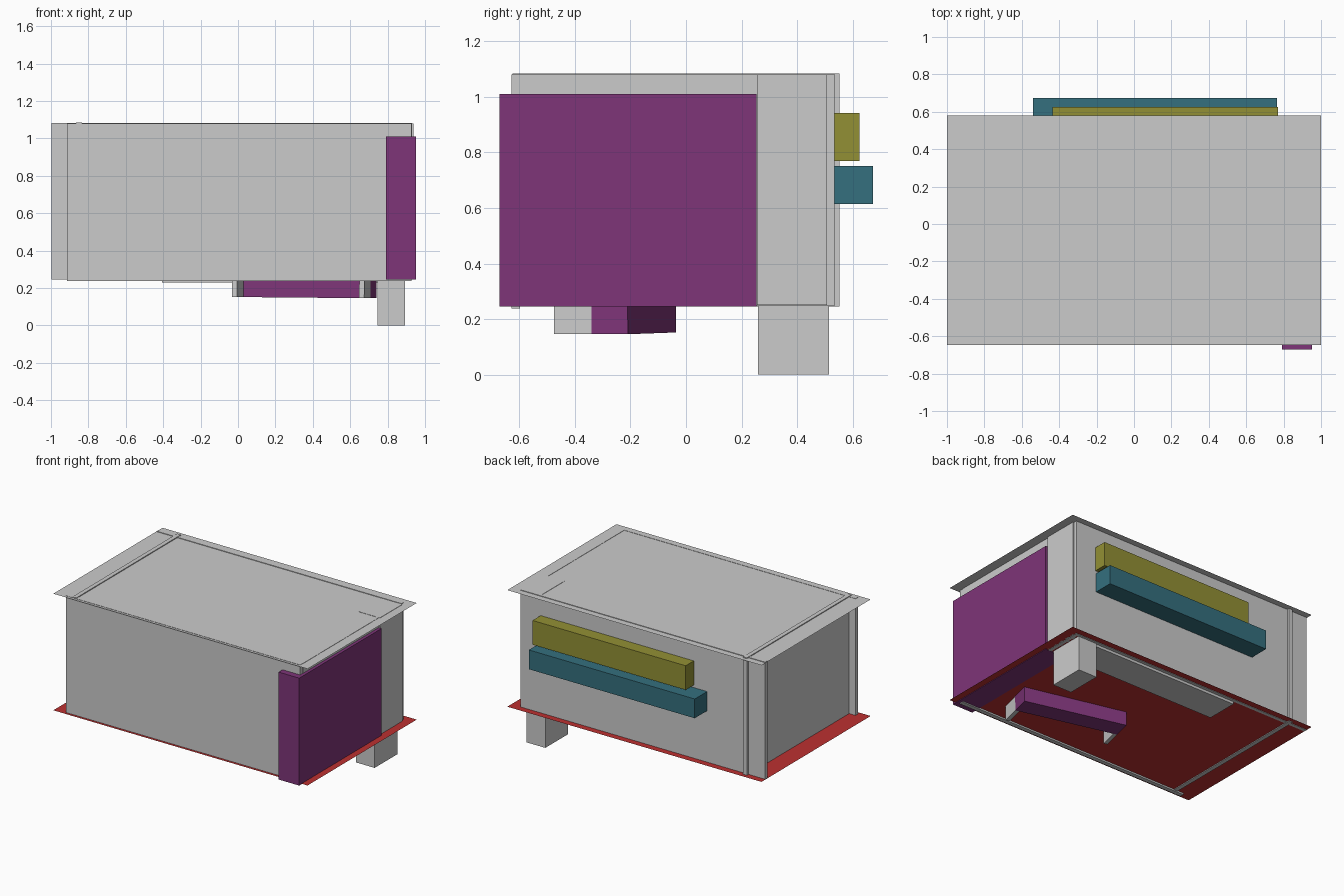
import bpy, bmesh, math
from mathutils import Matrix, Vector

if "Cube" in bpy.data.objects:
    bpy.data.objects.remove(bpy.data.objects["Cube"])


def material(name, rgb):
    m = bpy.data.materials.new(name)
    m.diffuse_color = (*rgb, 1)
    m.use_nodes = True
    m.node_tree.nodes["Principled BSDF"].inputs["Base Color"].default_value = m.diffuse_color
    return m


PURPLE = material("purple", (0.21, 0.035, 0.19))
RED = material("red", (0.50, 0.03, 0.03))
TEAL = material("teal", (0.035, 0.16, 0.21))
OLIVE = material("olive", (0.29, 0.28, 0.035))


def finish(name, bm, mat):
    mesh = bpy.data.meshes.new(name)
    bm.to_mesh(mesh)
    bm.free()
    ob = bpy.data.objects.new(name, mesh)
    bpy.context.collection.objects.link(ob)
    if mat:
        mesh.materials.append(mat)
    return ob


def box(name, x, y, z, mat=None):
    """Box given by its min/max range on each axis."""
    bm = bmesh.new()
    size = [r[1] - r[0] for r in (x, y, z)]
    mid = [(r[0] + r[1]) / 2 for r in (x, y, z)]
    bmesh.ops.create_cube(bm, size=1, matrix=Matrix.Translation(mid) @ Matrix.Diagonal((*size, 1)))
    return finish(name, bm, mat)


def sheet(name, x, y, z, mat=None):
    """Flat single-face sheet."""
    bm = bmesh.new()
    bm.faces.new([bm.verts.new((a, b, z)) for a, b in
                  ((x[0], y[0]), (x[1], y[0]), (x[1], y[1]), (x[0], y[1]))])
    return finish(name, bm, mat)


# Floor and ceiling sheets
sheet("floor", (-1, 1), (-0.647, 0.58), 0.25, RED)
sheet("ceiling", (-1, 1), (-0.647, 0.58), 1.079)

# Walls, edges poking slightly through floor and ceiling
box("front_wall", (-0.915, 0.928), (-0.628, -0.598), (0.239, 1.081))
box("back_wall", (-0.997, 0.93), (0.51, 0.534), (0.247, 1.083))
box("left_wall", (-0.865, -0.835), (-0.625, 0.552), (0.245, 1.085))
box("right_wall", (0.905, 0.93), (-0.6, 0.51), (0.247, 1.081))

# Corner column, and the block under the floor
box("corner_column", (0.775, 0.938), (0.255, 0.508), (0.25, 1.081))
box("corner_block", (0.746, 0.893), (0.26, 0.515), (0, 0.45))

# Long low counter along the back wall
box("counter", (-0.405, 0.746), (0.28, 0.508), (0.23, 0.5))

# Wall cupboards that come through the back wall
box("upper_cupboard", (-0.435, 0.77), (0.42, 0.625), (0.77, 0.942), OLIVE)
box("lower_cupboard", (-0.54, 0.765), (0.46, 0.673), (0.615, 0.752), TEAL)

# Wardrobe in the front right corner
box("wardrobe", (0.79, 0.952), (-0.672, 0.253), (0.246, 1.01), PURPLE)

# Turned sofa sunk through the floor: local x = length, local -y = front
sofa = [
    box("sofa_body", (0, 0.728), (-0.134, 0), (0, 0.3), PURPLE),
    box("sofa_arm_left", (0, 0.028), (-0.273, -0.134), (0, 0.22)),
    box("sofa_arm_right", (0.70, 0.728), (-0.273, -0.134), (0, 0.22)),
]
place = (Matrix.Translation(Vector((0.033, -0.036, 0.152)))
         @ Matrix.Rotation(math.radians(-13.8), 4, 'Z')
         @ Matrix.Rotation(math.radians(0.5), 4, 'Y'))
for part in sofa:
    part.data.transform(place)
